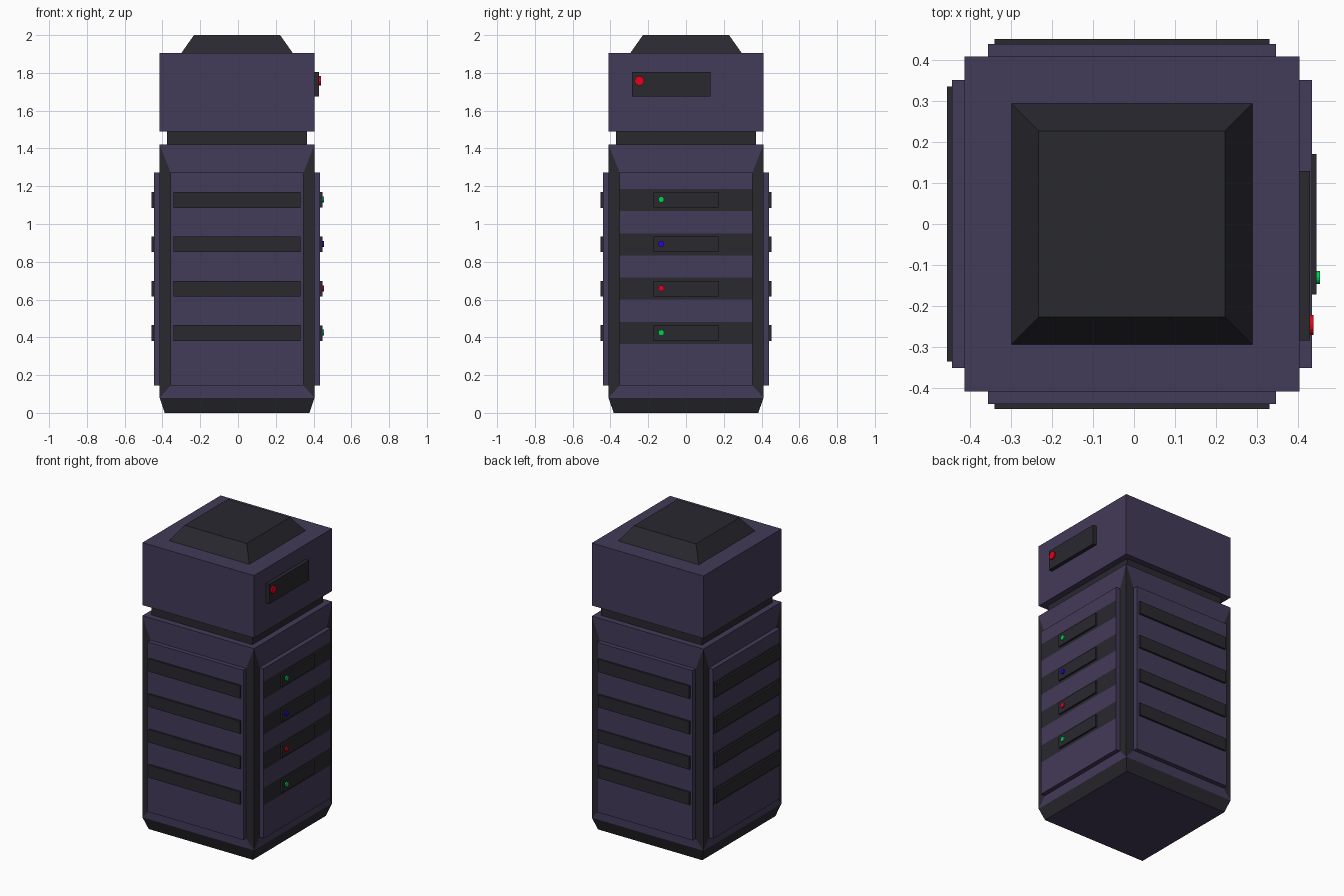
import bpy, bmesh, math
from mathutils import Vector, Matrix

if "Cube" in bpy.data.objects:
    bpy.data.objects.remove(bpy.data.objects["Cube"])

CX = -0.005                      # tower axis
R = 0.41                         # half width of body and head
ROWS = [0.4225, 0.6575, 0.8925, 1.1275]
SIDES = {"front": 0, "right": 1, "back": 2, "left": 3}


def material(name, rgb):
    m = bpy.data.materials.new(name)
    m.diffuse_color = (*rgb, 1)
    m.use_nodes = True
    m.node_tree.nodes["Principled BSDF"].inputs["Base Color"].default_value = m.diffuse_color
    return m


PURPLE = material("purple_shell", (0.055, 0.043, 0.098))
DARK = material("dark_trim", (0.022, 0.021, 0.028))
RED = material("red_light", (0.8, 0.0, 0.01))
GREEN = material("green_light", (0.0, 0.62, 0.08))
BLUE = material("blue_light", (0.03, 0.0, 0.75))


def finish(name, bm, *mats):
    mesh = bpy.data.meshes.new(name)
    bmesh.ops.remove_doubles(bm, verts=bm.verts, dist=1e-5)
    bmesh.ops.recalc_face_normals(bm, faces=bm.faces)
    bm.to_mesh(mesh)
    bm.free()
    for m in mats:
        mesh.materials.append(m)
    ob = bpy.data.objects.new(name, mesh)
    bpy.context.collection.objects.link(ob)
    return ob


def place(side, u, d, z):
    """Point at u along a side, d out from the axis, height z."""
    p = Matrix.Rotation(SIDES[side] * math.pi / 2, 3, 'Z') @ Vector((u, -d, z))
    return p + Vector((CX, 0, 0))


def frustum(name, z0, r0, z1, r1, mat):
    bm = bmesh.new()
    lo, hi = [[bm.verts.new(place(s, -r, r, z)) for s in SIDES]
              for r, z in ((r0, z0), (r1, z1))]
    bm.faces.new(lo)
    bm.faces.new(hi)
    for i in range(4):
        j = (i + 1) % 4
        bm.faces.new((lo[i], lo[j], hi[j], hi[i]))
    return finish(name, bm, mat)


def plate(name, side, u0, u1, z0, z1, d0, d1, mat):
    bm = bmesh.new()
    bmesh.ops.create_cube(bm, size=1)
    for v in bm.verts:
        x, y, z = v.co + Vector((0.5, 0.5, 0.5))
        v.co = place(side, u0 + x * (u1 - u0), d0 + y * (d1 - d0), z0 + z * (z1 - z0))
    return finish(name, bm, mat)


def light(name, u, z, r, d0, d1, mat):
    bm = bmesh.new()
    bmesh.ops.create_cone(bm, cap_ends=True, segments=16, radius1=r, radius2=r, depth=d1 - d0)
    for v in bm.verts:
        x, y, h = v.co
        v.co = place("right", u + x, (d0 + d1) / 2 + h, z + y)
    return finish(name, bm, mat)


# Stacked shells
base = frustum("base", 0, 0.383, 0.08, R, DARK)
base.data.materials.append(PURPLE)
for f in base.data.polygons:
    if f.normal.z < -0.9:
        f.material_index = 1
frustum("neck", 1.42, 0.37, 1.49, 0.37, DARK)
frustum("head", 1.49, R, 1.905, R, PURPLE)
frustum("cap", 1.905, 0.295, 2.0, 0.228, DARK)

# Body: framed sides with raised panels, banded on left and right
bm = bmesh.new()


def quad(pts, mat=0):
    bm.faces.new([bm.verts.new(p) for p in pts]).material_index = mat


Z0, Z1, P0, P1, W, D = 0.08, 1.42, 0.145, 1.273, 0.352, 0.44
for s in SIDES:
    outer = [(-R, Z0), (R, Z0), (R, Z1), (-R, Z1)]
    inner = [(-W, P0), (W, P0), (W, P1), (-W, P1)]
    for i in range(4):
        j = (i + 1) % 4
        a, b, c, d = outer[i], outer[j], inner[j], inner[i]
        quad([place(s, u, R, z) for u, z in (a, b, c, d)], i % 2)
        quad([place(s, d[0], R, d[1]), place(s, c[0], R, c[1]),
              place(s, c[0], D, c[1]), place(s, d[0], D, d[1])])
    levels = [P0, P1]
    if s in ("left", "right"):
        levels[1:1] = [z + k for z in ROWS for k in (-0.058, 0.058)]
    for i, (a, b) in enumerate(zip(levels, levels[1:])):
        quad([place(s, u, D, z) for u, z in ((-W, a), (W, a), (W, b), (-W, b))], i % 2)
for z in (Z0, Z1):
    quad([place(s, -R, R, z) for s in SIDES])
finish("body", bm, PURPLE, DARK)

# Raised strips, drive slots and their lights
for i, (z, col) in enumerate(zip(ROWS, (GREEN, RED, BLUE, GREEN)), 1):
    for s in ("front", "back", "left"):
        plate(f"{s}_strip_{i}", s, -0.336, 0.336, z - 0.042, z + 0.042, 0.43, 0.453, DARK)
    plate(f"slot_{i}", "right", -0.173, 0.171, z - 0.041, z + 0.041, 0.43, 0.452, DARK)
    light(f"slot_light_{i}", -0.131, z + 0.002, 0.016, 0.44, 0.46, col)

# Head display with its light
plate("head_display", "right", -0.285, 0.13, 1.675, 1.806, 0.40, 0.435, DARK)
light("head_light", -0.247, 1.758, 0.025, 0.42, 0.444, RED)
